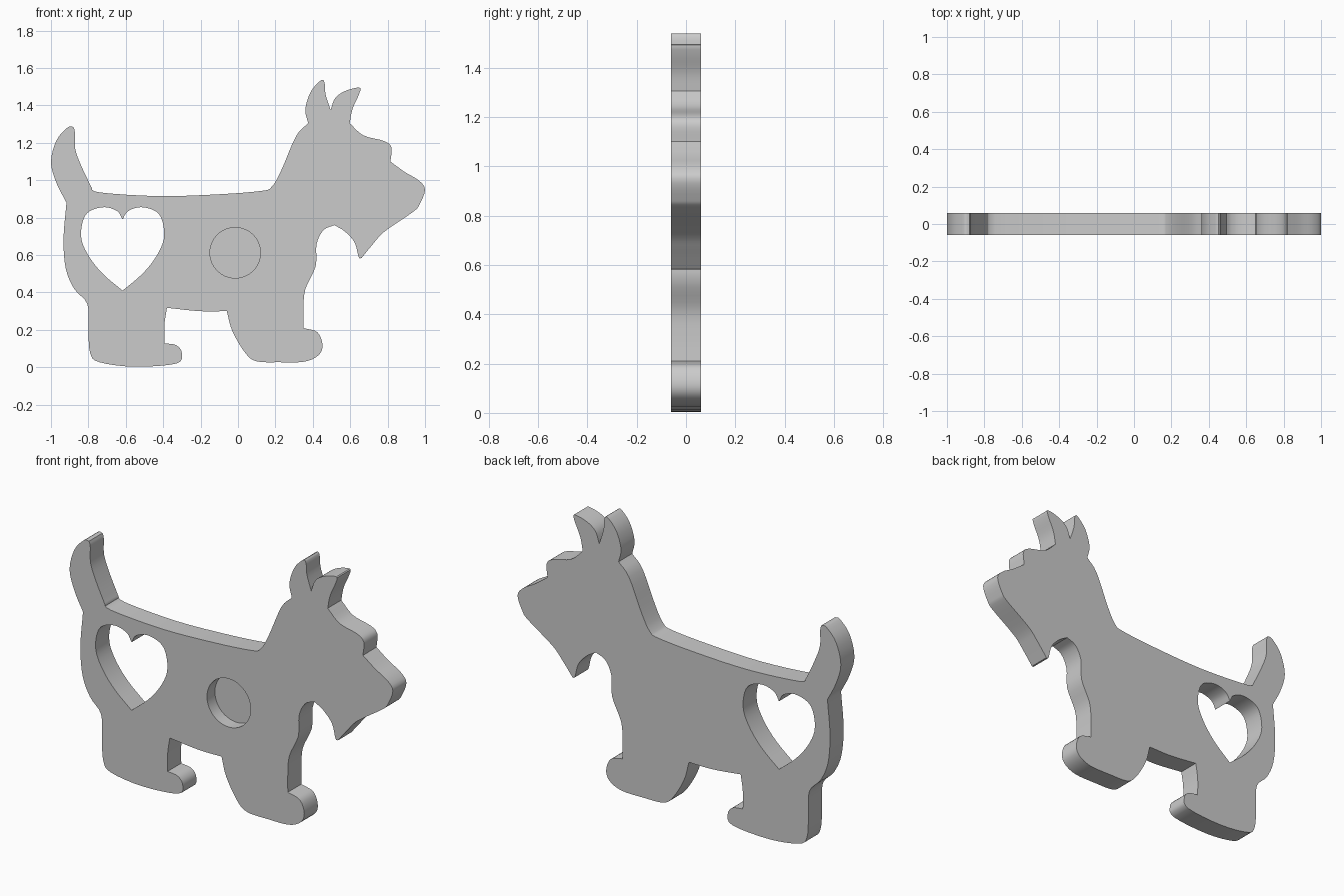
import bpy, bmesh, math
from mathutils import Vector

if "Cube" in bpy.data.objects:
    bpy.data.objects.remove(bpy.data.objects["Cube"])

HALF = 0.06  # half thickness of the plate


def smooth_run(pts, steps=4):
    """Catmull-Rom samples through pts; run ends stay sharp, last point is dropped."""
    p = [Vector(q) for q in pts]
    p = [p[0] * 2 - p[1]] + p + [p[-1] * 2 - p[-2]]
    out = []
    for i in range(1, len(p) - 2):
        a, b, c, d = p[i - 1:i + 3]
        for s in range(steps):
            t = s / steps
            out.append(0.5 * (2 * b + (c - a) * t + (2 * a - 5 * b + 4 * c - d) * t * t
                              + (3 * b - a - 3 * c + d) * t ** 3))
    return out


# Outline runs, clockwise from the tail tip; each ends where the next begins
tail_front = [(-.88, 1.285), (-.872, 1.255), (-.87, 1.165), (-.835, 1.07), (-.785, .965)]
back = [(-.785, .965), (-.74, .935), (-.42, .915), (-.1, .925), (.125, .943), (.18, .965),
        (.23, 1.05), (.31, 1.235), (.375, 1.305)]
ear_left = [(.375, 1.305), (.36, 1.38), (.39, 1.475), (.445, 1.535), (.463, 1.52),
            (.468, 1.46), (.495, 1.375)]
ear_right = [(.495, 1.375), (.52, 1.44), (.575, 1.478), (.65, 1.495), (.647, 1.46),
             (.612, 1.38), (.597, 1.305)]
brow = [(.597, 1.305), (.67, 1.24), (.78, 1.21), (.82, 1.175), (.815, 1.10)]
muzzle = [(.815, 1.10), (.89, 1.045), (.965, 1.0), (1.0, .95), (.97, .87), (.935, .83),
          (.785, .727), (.725, .663), (.66, .583)]
beard = [(.66, .583), (.645, .59), (.623, .668), (.57, .727), (.515, .76)]
chest = [(.515, .76), (.457, .733), (.42, .658), (.415, .54), (.36, .417), (.35, .31), (.35, .21)]
front_paw = [(.35, .21), (.425, .187), (.452, .118), (.43, .064), (.355, .03), (.22, .027),
             (.1, .032), (.04, .075), (-.03, .193), (-.06, .30)]
belly = [(-.06, .30), (-.205, .30), (-.38, .318)]
rear_leg = [(-.38, .318), (-.393, .23), (-.393, .128)]
rear_paw = [(-.393, .128), (-.33, .118), (-.30, .075), (-.33, .02), (-.553, .003), (-.74, .027),
            (-.79, .075), (-.8, .2), (-.805, .337), (-.874, .417), (-.92, .524), (-.933, .684),
            (-.917, .88)]
tail_rear = [(-.917, .88), (-.97, .984), (-1.0, 1.096), (-.97, 1.214), (-.91, 1.283), (-.88, 1.285)]

outline = []
for run in (tail_front, back, ear_left, ear_right, brow, muzzle, beard, chest, front_paw,
            belly, rear_leg, rear_paw, tail_rear):
    outline += smooth_run(run)

# Heart-shaped opening: one half, mirrored
CX = -.617
half = [(CX, .79), (-.645, .834), (-.714, .856), (-.794, .834), (-.83, .78), (-.837, .684),
        (-.794, .588), (-.72, .497), (CX, .41)]
heart = smooth_run(half) + smooth_run([(2 * CX - x, z) for x, z in reversed(half)])

# Plate: filled 2D curve with the opening, extruded and stood upright
curve = bpy.data.curves.new("dog_plate", 'CURVE')
curve.dimensions = '2D'
curve.fill_mode = 'BOTH'
curve.extrude = HALF
for loop in (outline, heart):
    spline = curve.splines.new('POLY')
    spline.points.add(len(loop) - 1)
    for point, co in zip(spline.points, loop):
        point.co = (co.x, co.y, 0, 1)
    spline.use_cyclic_u = True
plate = bpy.data.objects.new("dog_plate", curve)
plate.rotation_euler.x = math.pi / 2
bpy.context.collection.objects.link(plate)
bpy.context.view_layer.objects.active = plate
plate.select_set(True)
bpy.ops.object.convert(target='MESH')
plate = bpy.context.object
bpy.ops.object.transform_apply(rotation=True)
bm = bmesh.new()
bm.from_mesh(plate.data)
bmesh.ops.remove_doubles(bm, verts=bm.verts, dist=1e-5)
bmesh.ops.recalc_face_normals(bm, faces=bm.faces)
bm.to_mesh(plate.data)
bm.free()

# Round blind pocket in the front face
DEPTH = .07
bpy.ops.mesh.primitive_cylinder_add(vertices=64, radius=.135, depth=.2,
                                    location=(-.015, -HALF + DEPTH - .1, .612),
                                    rotation=(math.pi / 2, 0, 0))
cutter = bpy.context.object
cutter.name = "pocket_cutter"
mod = plate.modifiers.new("pocket", 'BOOLEAN')
mod.operation = 'DIFFERENCE'
mod.solver = 'EXACT'
mod.object = cutter
bpy.ops.object.select_all(action='DESELECT')
plate.select_set(True)
bpy.context.view_layer.objects.active = plate
bpy.ops.object.modifier_apply(modifier=mod.name)
bpy.data.objects.remove(cutter)

bpy.ops.object.shade_smooth_by_angle(angle=math.radians(35))
